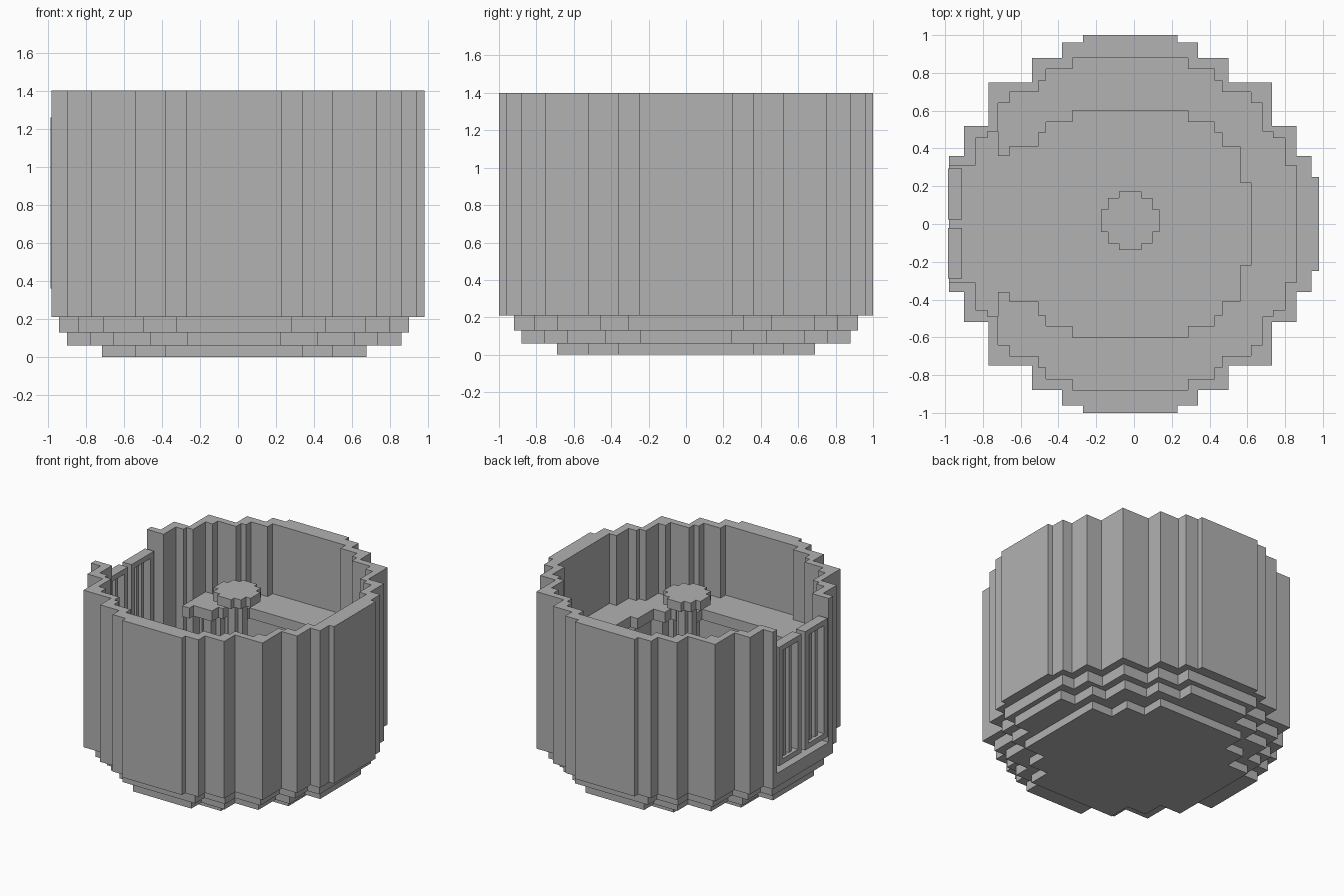
import bpy
import bmesh

old = bpy.data.objects.get("Cube")
if old:
    bpy.data.objects.remove(old, do_unlink=True)

grey = bpy.data.materials.new("plain grey")
grey.use_nodes = True
colour = (0.445, 0.445, 0.445, 1)
grey.diffuse_color = colour
grey.node_tree.nodes["Principled BSDF"].inputs["Base Color"].default_value = colour

CX = -0.02  # axis of the stepped tub


def stair(corners, start=0.0):
    """Stepped path climbing from y = start through (half width, height) corners."""
    path, y = [], start
    for hx, hy in corners:
        path += [(hx, y), (hx, hy)]
        y = hy
    return path


def arch(left, right, start=0.0):
    """Upper half outline, left to right, from two stepped paths."""
    return [(-x, y) for x, y in stair(left, start)] + stair(right)[::-1]


def around(half):
    """Upper half followed by its mirror, right to left."""
    pts = half + [(x, -y) for x, y in reversed(half)]
    return [p for i, p in enumerate(pts) if p != pts[i - 1]]


def finish(name, bm):
    bmesh.ops.recalc_face_normals(bm, faces=bm.faces)
    mesh = bpy.data.meshes.new(name)
    bm.to_mesh(mesh)
    bm.free()
    mesh.materials.append(grey)
    obj = bpy.data.objects.new(name, mesh)
    bpy.context.collection.objects.link(obj)
    return obj


def prism(name, outline, z0, z1, cx=CX, cy=0.0):
    bm = bmesh.new()
    face = bm.faces.new([bm.verts.new((x + cx, y + cy, z0)) for x, y in outline])
    top = bmesh.ops.extrude_face_region(bm, geom=[face], use_keep_orig=True)["geom"]
    for v in top:
        if isinstance(v, bmesh.types.BMVert):
            v.co.z = z1
    return finish(name, bm)


def disc(name, corners, z0, z1, cy=0.0):
    return prism(name, around(arch(corners, corners)), z0, z1, cy=cy)


def c_shape(name, outer, inner, z0, z1):
    """Ring open towards the doorway."""
    return prism(name, around(outer) + around(inner)[::-1], z0, z1)


# Stepped base
disc("base_bottom", [(0.695, 0.36), (0.52, 0.52), (0.36, 0.69)], 0, 0.06)
disc("base_middle", [(0.88, 0.245), (0.755, 0.43), (0.635, 0.635),
                     (0.44, 0.76), (0.245, 0.88)], 0.06, 0.13)
disc("base_upper", [(0.92, 0.31), (0.82, 0.46), (0.69, 0.69),
                    (0.48, 0.81), (0.305, 0.92)], 0.13, 0.21)

# Wall with a doorway on the -x side
DOOR = 0.31
outer = [(0.96, 0.36), (0.88, 0.52), (0.75, 0.75), (0.52, 0.88), (0.36, 0.96), (0.25, 1.0)]
inner = [(0.82, 0.455), (0.755, 0.49), (0.70, 0.64), (0.64, 0.70),
         (0.485, 0.76), (0.445, 0.82), (0.305, 0.88)]
back = [(0.88, DOOR)] + inner
wall_in = [(-0.82, DOOR)] + arch(inner, back, DOOR)[1:]
c_shape("wall", arch(outer, [(1.0, 0.25)] + outer, DOOR), wall_in, 0.21, 1.4)

# Floor reaching out through the doorway
prism("floor", around(arch([(0.96, DOOR)] + inner, back)), 0.21, 0.31)

# Bench and its recessed support
round_part = [(0.485, 0.485), (0.445, 0.54), (0.305, 0.60)]
c_shape("bench_seat", arch(inner[2:], back, 0.36),
        arch([(0.64, 0.41)] + round_part, [(0.64, 0.22), (0.58, 0.41)] + round_part, 0.36),
        0.79, 0.87)
recess = 0.07
deep = [(x + recess, y + recess) for x, y in round_part]
c_shape("bench_support", arch(inner[3:], back, 0.48),
        arch([(0.62, 0.50)] + deep, [(0.71, 0.29), (0.65, 0.48)] + deep, 0.48),
        0.31, 0.79)

# Centre wheel on a column
disc("centre_column", [(0.065, 0.03), (0.03, 0.065)], 0.31, 1.25, cy=0.017)
disc("centre_wheel", [(0.155, 0.06), (0.117, 0.12), (0.06, 0.155)], 1.24, 1.31, cy=0.017)


# Barred doors
def box(bm, x, y, z):
    cube = bmesh.ops.create_cube(bm, size=1)["verts"]
    for v in cube:
        v.co = [r[0] + (c + 0.5) * (r[1] - r[0]) for r, c in zip((x, y, z), v.co)]


def door(name, y0, y1):
    bm = bmesh.new()
    x, z0, z1, rail = (-0.985, -0.91), 0.36, 1.26, 0.04
    for a, b in ((z0, z0 + rail), (z1 - rail, z1)):
        box(bm, x, (y0, y1), (a, b))
    for a in (y0, y1 - rail):
        box(bm, x, (a, a + rail), (z0 + rail, z1 - rail))
    for i in (1, 2):
        mid = y0 + rail + (y1 - y0 - 2 * rail) * i / 3
        box(bm, (-0.962, -0.932), (mid - 0.015, mid + 0.015), (z0 + rail, z1 - rail))
    finish(name, bm)


door("left_door", 0.025, 0.293)
door("right_door", -0.288, -0.02)
